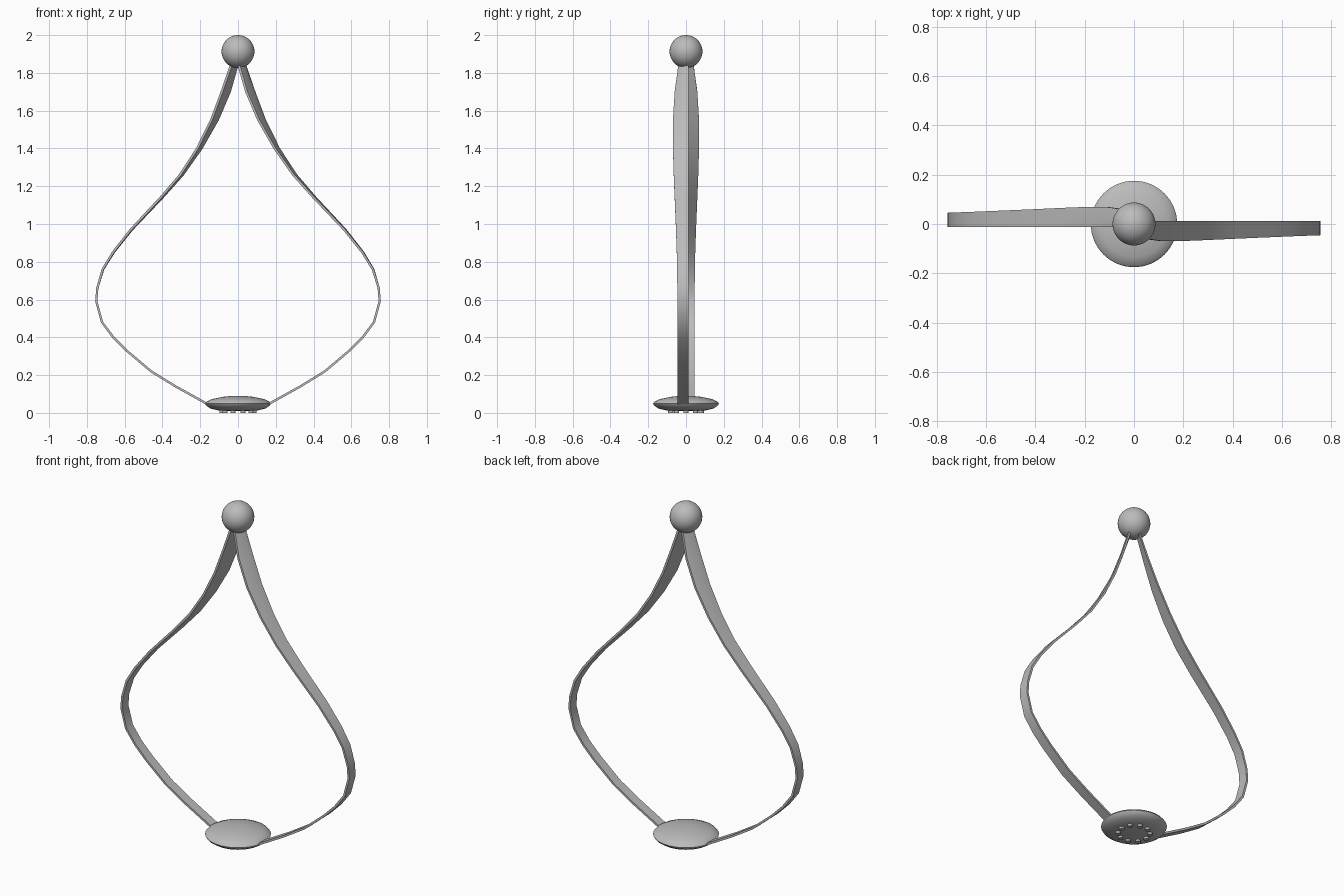
import bpy, bmesh, math
from mathutils import Vector, Matrix

cube = bpy.data.objects.get("Cube")
if cube:
    bpy.data.objects.remove(cube)

grey = bpy.data.materials.new("plain_grey")
grey.use_nodes = True
grey.diffuse_color = (0.5, 0.5, 0.5, 1)
grey.node_tree.nodes["Principled BSDF"].inputs["Base Color"].default_value = (0.5, 0.5, 0.5, 1)


def finish(name, bm, angle=40):
    bmesh.ops.recalc_face_normals(bm, faces=bm.faces)
    mesh = bpy.data.meshes.new(name)
    bm.to_mesh(mesh)
    bm.free()
    mesh.materials.append(grey)
    ob = bpy.data.objects.new(name, mesh)
    bpy.context.collection.objects.link(ob)
    bpy.ops.object.select_all(action='DESELECT')
    ob.select_set(True)
    bpy.context.view_layer.objects.active = ob
    bpy.ops.object.shade_smooth_by_angle(angle=math.radians(angle))
    return ob


# Ball at the top
bm = bmesh.new()
bmesh.ops.create_uvsphere(bm, u_segments=48, v_segments=24, radius=0.087,
                          matrix=Matrix.Translation((0, 0, 1.913)))
finish("top_ball", bm)

# Lens-shaped base, turned from a profile
profile = [(0, .01), (.1, .012), (.145, .023), (.168, .038), (.175, .049),
           (.166, .06), (.135, .074), (.08, .085), (.04, .089), (0, .09)]
bm = bmesh.new()
verts = [bm.verts.new((r, 0, z)) for r, z in profile]
edges = [bm.edges.new(pair) for pair in zip(verts, verts[1:])]
bmesh.ops.spin(bm, geom=verts + edges, cent=(0, 0, 0), axis=(0, 0, 1),
               angle=math.tau, steps=64)
bmesh.ops.remove_doubles(bm, verts=bm.verts, dist=0.0005)
finish("base_disc", bm, 60)

# Small raised studs under the base
bm = bmesh.new()
for i in range(10):
    a = math.tau * i / 10
    place = Matrix.Translation((.085 * math.cos(a), .085 * math.sin(a), .008))
    bmesh.ops.create_cone(bm, cap_ends=True, segments=12, radius1=.014,
                          radius2=.014, depth=.016, matrix=place)
finish("base_studs", bm)

# Twisting strip: centre x, height, front edge y, sideways tilt
path = [(.15, .04, -.045, 0), (.33, .14, -.045, 0), (.46, .22, -.045, 0),
        (.59, .33, -.045, 0), (.66, .40, -.045, 0), (.72, .48, -.045, 0),
        (.75, .59, -.045, 0), (.745, .66, -.046, 0), (.715, .76, -.047, .002),
        (.66, .85, -.049, .004), (.565, .97, -.053, .006), (.405, 1.14, -.06, .01),
        (.30, 1.26, -.065, .014), (.205, 1.40, -.069, .022), (.125, 1.55, -.069, .034),
        (.065, 1.70, -.06, .042), (.024, 1.83, -.042, .034), (.02, 1.85, -.038, .03)]
BACK, HALF = .013, .006


def strip(name, turn):
    bm = bmesh.new()
    rings = []
    for i, (x, z, front, tilt) in enumerate(path):
        before, after = path[max(i - 1, 0)], path[min(i + 1, len(path) - 1)]
        out = Vector((after[1] - before[1], 0, before[0] - after[0])).normalized()
        a = Vector((x - tilt / 2, front, z))
        b = Vector((x + tilt / 2, BACK, z))
        rise = max(0, (z - 1.2) / .65)
        ridge = a.lerp(b, .4 + .35 * rise) + out * (HALF + .008 * rise)
        ring = [a - out * HALF, a + out * HALF, ridge, b + out * HALF, b - out * HALF]
        rings.append([bm.verts.new(p) for p in ring])
    for low, high in zip(rings, rings[1:]):
        for j in range(5):
            k = (j + 1) % 5
            bm.faces.new((low[j], low[k], high[k], high[j]))
    bm.faces.new(rings[0])
    bm.faces.new(rings[-1])
    bmesh.ops.rotate(bm, verts=bm.verts, cent=(0, 0, 0),
                     matrix=Matrix.Rotation(turn, 3, 'Z'))
    finish(name, bm)


strip("left_strip", 0)
strip("right_strip", math.pi)
